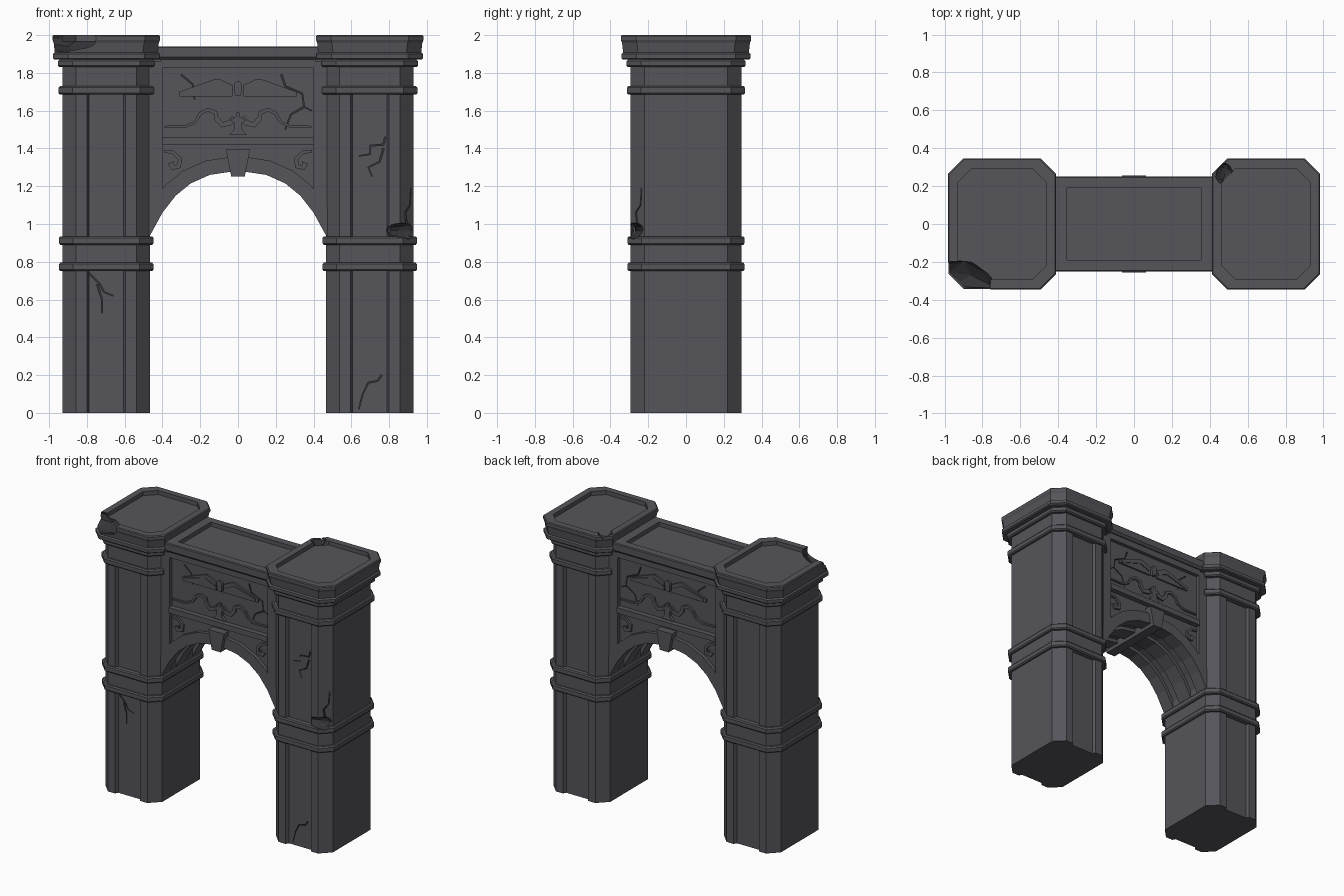
import bpy, bmesh, random
from mathutils import Vector

if "Cube" in bpy.data.objects:
    bpy.data.objects.remove(bpy.data.objects["Cube"])

random.seed(4)


def material(name, v):
    m = bpy.data.materials.new(name)
    m.diffuse_color = (v, v, v * 1.15, 1)
    m.use_nodes = True
    m.node_tree.nodes["Principled BSDF"].inputs["Base Color"].default_value = m.diffuse_color
    return m


STONE = material("dark_stone", 0.09)
BROKEN = material("broken_stone", 0.035)


def finish(name, bm, mat=STONE):
    bmesh.ops.remove_doubles(bm, verts=bm.verts, dist=1e-5)
    bmesh.ops.recalc_face_normals(bm, faces=bm.faces)
    me = bpy.data.meshes.new(name)
    bm.to_mesh(me)
    bm.free()
    me.materials.append(mat)
    ob = bpy.data.objects.new(name, me)
    bpy.context.collection.objects.link(ob)
    return ob


def loft(name, rings, mat=STONE):
    """Skin a stack of rings with equal point counts, closed at both ends."""
    bm = bmesh.new()
    vs = [[bm.verts.new(p) for p in r] for r in rings]
    n = len(vs[0])
    for a, b in zip(vs, vs[1:]):
        for i in range(n):
            j = (i + 1) % n
            bm.faces.new((a[i], a[j], b[j], b[i]))
    bm.faces.new(vs[0])
    bm.faces.new(vs[-1])
    return finish(name, bm, mat)


def prism(name, pts, y0, y1, mat=STONE):
    """Extrude an (x, z) outline along y."""
    return loft(name, [[(x, y, z) for x, z in pts] for y in (y0, y1)], mat)


def offset(pts, dists):
    """Shift a polyline sideways by one distance per point."""
    out = []
    for i, p in enumerate(pts):
        d = Vector(pts[min(i + 1, len(pts) - 1)]) - Vector(pts[max(i - 1, 0)])
        d.normalize()
        out.append((p[0] + d.y * dists[i], p[1] - d.x * dists[i]))
    return out


def ribbon(pts, w0, w1):
    """Outline of a tapering stroke along a polyline."""
    n = len(pts) - 1
    h = [(w0 + (w1 - w0) * i / n) / 2 for i in range(n + 1)]
    return offset(pts, h) + offset(pts, [-v for v in h])[::-1]


def flip(pts):
    return [(-x, z) for x, z in pts]


def chip(c, r):
    """Jagged lump used to break off a corner."""
    bm = bmesh.new()
    bmesh.ops.create_icosphere(bm, subdivisions=2, radius=1)
    for v in bm.verts:
        v.co *= random.uniform(0.82, 1.12)
        v.co = Vector([c[k] + v.co[k] * r[k] for k in range(3)])
    return finish("chip_cutter", bm, BROKEN)


def crack(pts, y0, y1):
    return prism("crack_cutter", ribbon(pts, 0.009, 0.003), y0, y1, BROKEN)


def cut(ob, cutters):
    for c in cutters:
        c.hide_render = True
        m = ob.modifiers.new("cut", 'BOOLEAN')
        m.object, m.operation, m.solver = c, 'DIFFERENCE', 'EXACT'
        m.material_mode = 'TRANSFER'
        bpy.context.view_layer.objects.active = ob
        bpy.ops.object.modifier_apply(modifier=m.name)
        bpy.data.objects.remove(c)


# Pillars: one profile of (height, outward offset, panel depth)
HX, HY, D = 0.2325, 0.2925, 0.022


def band(z0, z1, o):
    return [(z0, 0, 0), (z0, o - .007, 0), (z0 + .008, o, 0), (z1 - .008, o, 0), (z1, o - .007, 0), (z1, 0, 0)]


PROFILE = ([(0, 0, D), (.75, 0, D)] + band(.75, .795, .018) + band(.89, .935, .018)
           + [(.935, 0, D), (1.685, 0, D)] + band(1.685, 1.73, .02) + band(1.83, 1.87, .022)
           + [(z, o, 0) for z, o in ((1.87, .042), (1.877, .05), (1.9, .05), (1.907, .04),
              (1.96, .046), (1.975, .0525), (1.994, .0525), (2, .047), (2, 0), (1.97, 0))])


def section(cx, z, o, d):
    a, b, c = HX + o, HY + o, .072 + o * .15
    half = [(-a, -b + c), (-a + c, -b), (-.103, -b), (-.092, -b + d),
            (.092, -b + d), (.103, -b), (a - c, -b), (a, -b + c)]
    return [(cx + x, y, z) for x, y in half + [(-x, -y) for x, y in half]]


pillars = {}
for side, cx in (("left", -.6975), ("right", .6975)):
    pillars[side] = loft(side + "_pillar", [section(cx, *p) for p in PROFILE])

# Weathering: broken corners and cracks
cut(pillars["left"], [
    chip((-.95, -.32, 1.985), (.2, .15, .085)),
    crack([(-.79, .74), (-.73, .68), (-.71, .64), (-.66, .62)], -.33, -.262),
    crack([(-.745, .68), (-.72, .6), (-.72, .53)], -.33, -.262)])
cut(pillars["right"], [
    chip((.48, .265, 2.0), (.05, .06, .035)),
    chip((.91, -.285, .965), (.12, .06, .05)),
    crack([(.895, .98), (.885, 1.06), (.91, 1.1), (.915, 1.19)], -.33, -.235),
    crack([(.78, 1.46), (.77, 1.42), (.7, 1.415), (.7, 1.37), (.64, 1.36)], -.33, -.262),
    crack([(.77, 1.4), (.75, 1.33), (.69, 1.3), (.71, 1.25)], -.33, -.262),
    crack([(.76, .2), (.74, .17), (.69, .16), (.66, .1), (.64, .02)], -.33, -.262)])

# Arch wall with soffit curve
half = [(.468, .935), (.4, 1.06), (.33, 1.15), (.25, 1.215), (.15, 1.26), (.05, 1.275)]
arch = half + flip(half)[::-1]
N = len(arch)
FACE, FRAME = .2, .228
wall = prism("arch_wall", offset(arch, [.025] * N) + [(-.5, 1.88), (.5, 1.88)], -FACE, FACE)
cracks = ([(.23, 1.79), (.25, 1.73), (.34, 1.69), (.35, 1.62), (.39, 1.6)],
          [(.35, 1.62), (.28, 1.58), (.25, 1.5)],
          [(-.3, 1.79), (-.24, 1.74), (-.23, 1.66)])
cut(wall, [crack(c, s * .19, s * .22) for c in cracks for s in (-1, 1)])

# Archivolt rings and the rib under the arch
ring = arch + offset(arch, [.078] * N)[::-1]
prism("front_arch_ring", ring, -FRAME, -.13)
prism("back_arch_ring", ring, .13, FRAME)
prism("arch_middle_rib", arch + offset(arch, [.05] * N)[::-1], -.06, .06)

# Keystone running through the arch
prism("keystone", [(-.036, 1.252), (.036, 1.252), (.064, 1.395), (-.064, 1.395)], -.255, .255)

# Frame around the panels
side_frame = [(.4, 1.1), (.47, 1.0), (.47, 1.86), (.4, 1.86)]
prism("right_frame", side_frame, -FRAME, FRAME)
prism("left_frame", flip(side_frame), -FRAME, FRAME)
prism("top_frame", [(-.41, 1.825), (.41, 1.825), (.41, 1.876), (-.41, 1.876)], -FRAME + .001, FRAME - .001)
prism("ledge", [(-.402, 1.42), (.402, 1.42), (.402, 1.46), (-.402, 1.46)], -.238, .238)

# Top slab with sunken panel
loft("top_slab", [[(-x, -y, z), (x, -y, z), (x, y, z), (-x, y, z)] for x, y, z in
                  ((.44, .235, 1.87), (.44, .25, 1.885), (.44, .25, 1.934), (.44, .245, 1.94),
                   (.355, .19, 1.94), (.355, .19, 1.91))])

# Carved reliefs, on both faces
wing = [(.03, 1.675), (.31, 1.675), (.31, 1.7), (.12, 1.768), (.1, 1.768), (.03, 1.735)]
feather = [(.04, 1.705), (.12, 1.74), (.29, 1.69)]
scroll = [(.39, 1.515), (.28, 1.515), (.225, 1.54), (.2, 1.585), (.16, 1.605),
          (.12, 1.59), (.115, 1.56), (.085, 1.525), (.045, 1.535), (.02, 1.56)]
leaf = [(.392, 1.385), (.345, 1.38), (.308, 1.345), (.312, 1.305), (.345, 1.3), (.355, 1.325)]
post = [(.016, 1.68), (.022, 1.74), (.01, 1.755)]
finial = [(.048, 1.47), (.022, 1.5), (.02, 1.535), (.045, 1.55), (.012, 1.565), (.008, 1.59)]
for s, tag in ((-1, "front_"), (1, "back_")):
    for f, hand in ((list, "right_"), (flip, "left_")):
        prism(tag + hand + "wing", f(wing), s * .19, s * .212)
        prism(tag + hand + "wing_ridge", f(ribbon(feather, .012, .02)), s * .19, s * .218)
        prism(tag + hand + "scroll", f(ribbon(scroll, .01, .034)), s * .19, s * .214)
        prism(tag + hand + "spandrel_leaf", f(ribbon(leaf, .014, .034)), s * .19, s * .216)
    prism(tag + "wing_post", post + flip(post)[::-1], s * .19, s * .22)
    prism(tag + "finial", finial + flip(finial)[::-1], s * .19, s * .222)
